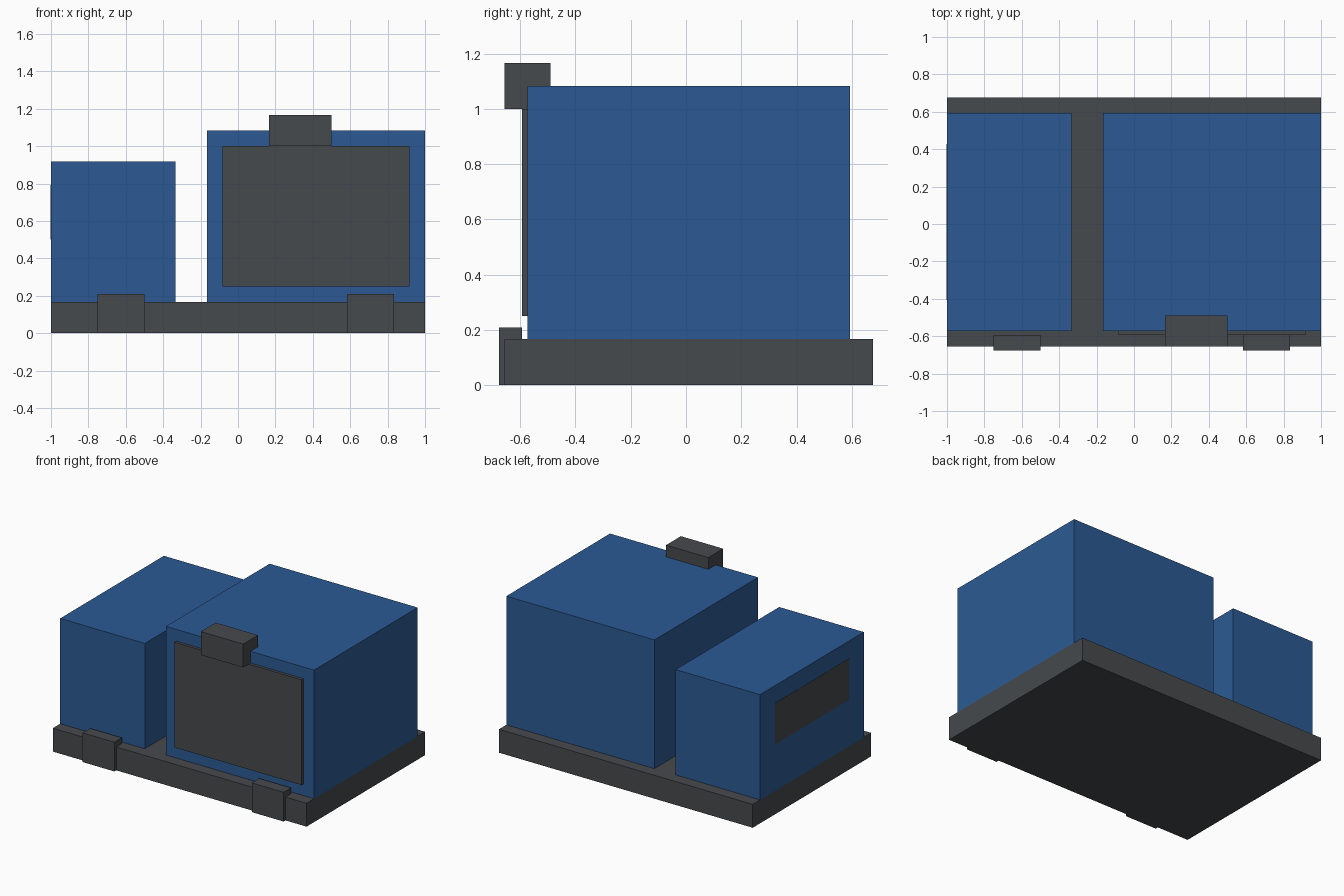
import bpy
import bmesh

cube = bpy.data.objects.get("Cube")
if cube:
    bpy.data.objects.remove(cube, do_unlink=True)


def material(name, rgb):
    mat = bpy.data.materials.new(name)
    mat.use_nodes = True
    color = (*rgb, 1.0)
    mat.diffuse_color = color
    mat.node_tree.nodes["Principled BSDF"].inputs["Base Color"].default_value = color
    return mat


blue = material("blue", (0.025, 0.102, 0.296))
gray = material("dark gray", (0.061, 0.067, 0.074))

U = 1 / 12       # module the parts are laid out on
SHIFT = 0.125    # centres the whole model in depth


def box(name, x, y, z, mat):
    """Box from (min, max) ranges in modules."""
    y = [v + SHIFT for v in y]
    bm = bmesh.new()
    bmesh.ops.create_cube(bm, size=1)
    for v in bm.verts:
        for i, (lo, hi) in enumerate((x, y, z)):
            v.co[i] = (hi if v.co[i] > 0 else lo) * U
    mesh = bpy.data.meshes.new(name)
    bm.to_mesh(mesh)
    bm.free()
    mesh.materials.append(mat)
    obj = bpy.data.objects.new(name, mesh)
    bpy.context.collection.objects.link(obj)
    return obj


# Base slab with two housings standing on it
box("base", (-12, 12), (-8, 8), (0, 2), gray)
box("small_housing", (-12, -4), (-7, 7), (2, 11), blue)
box("large_housing", (-2, 12), (-7, 7), (2, 13), blue)

# Front panel and the block above it
box("front_panel", (-1, 11), (-7.25, -7), (3, 12), gray)
box("top_block", (2, 6), (-8, -6), (12, 14), gray)

# Side panel, painted flat on the small housing
box("side_panel", (-12.02, -11.98), (-5, 5), (6, 9.5), gray)

# Clips on the front edge of the base
for side, left in (("right", -9), ("left", 7)):
    box("clip_" + side, (left, left + 3), (-8.25, -7.25), (0, 2.5), gray)
